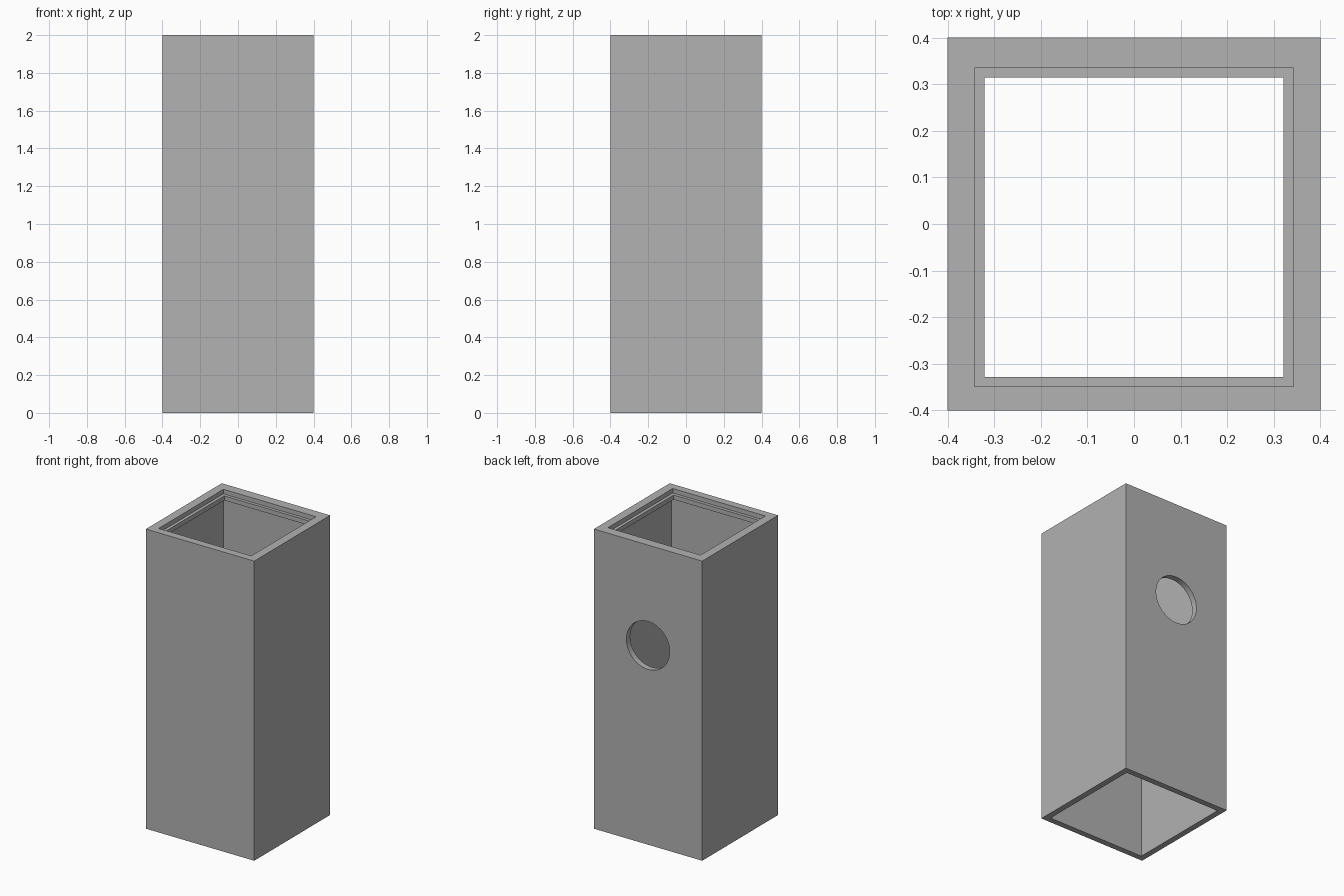
import bpy
import bmesh
import math

cube = bpy.data.objects.get("Cube")
if cube:
    bpy.data.objects.remove(cube, do_unlink=True)

HALF, HEIGHT = 0.4, 2.0
INNER = 0.36                     # half width of the cavity
LEDGE_TOP, LEDGE_BOTTOM = 1.97, 1.94
HOLE_RADIUS, HOLE_Z = 0.16, 1.33

grey = bpy.data.materials.new("plain grey")
grey.use_nodes = True
colour = (0.445, 0.445, 0.445, 1)
grey.diffuse_color = colour
grey.node_tree.nodes["Principled BSDF"].inputs["Base Color"].default_value = colour


def square_ring(bm, half, z, shift=0.0):
    """Four corners of a horizontal square, optionally shifted along y."""
    signs = ((-1, -1), (1, -1), (1, 1), (-1, 1))
    return [bm.verts.new((sx * half, sy * half + shift, z)) for sx, sy in signs]


# Square tube: outer wall, rim, lid recess, ledge and cavity, as one closed loop of rings
bm = bmesh.new()
shift = -0.007
rings = [square_ring(bm, *r) for r in (
    (HALF, 0),
    (HALF, HEIGHT),
    (0.342, HEIGHT, shift),
    (0.342, LEDGE_TOP, shift),
    (0.321, LEDGE_TOP, shift),
    (0.321, LEDGE_BOTTOM, shift),
    (INNER, LEDGE_BOTTOM),
    (INNER, 0),
)]
for a, b in zip(rings, rings[1:] + rings[:1]):
    for i in range(4):
        j = (i + 1) % 4
        bm.faces.new((a[i], a[j], b[j], b[i]))
bmesh.ops.recalc_face_normals(bm, faces=bm.faces)
mesh = bpy.data.meshes.new("box_body")
bm.to_mesh(mesh)
bm.free()
mesh.materials.append(grey)
body = bpy.data.objects.new("box_body", mesh)
bpy.context.collection.objects.link(body)

# Round entrance hole through the back wall
bpy.ops.mesh.primitive_cylinder_add(
    vertices=64, radius=HOLE_RADIUS, depth=0.2,
    location=(0, HALF, HOLE_Z), rotation=(math.pi / 2, 0, 0))
cutter = bpy.context.object
cutter.name = "hole_cutter"
cutter.hide_render = True
cutter.data.materials.append(grey)

cut = body.modifiers.new("entrance_hole", 'BOOLEAN')
cut.operation = 'DIFFERENCE'
cut.solver = 'EXACT'
cut.object = cutter

bpy.ops.object.select_all(action='DESELECT')
body.select_set(True)
bpy.context.view_layer.objects.active = body
bpy.ops.object.modifier_apply(modifier=cut.name)
bpy.data.objects.remove(cutter, do_unlink=True)

# Smooth hole wall, crisp box edges
bpy.ops.object.shade_smooth_by_angle(angle=math.radians(30))
